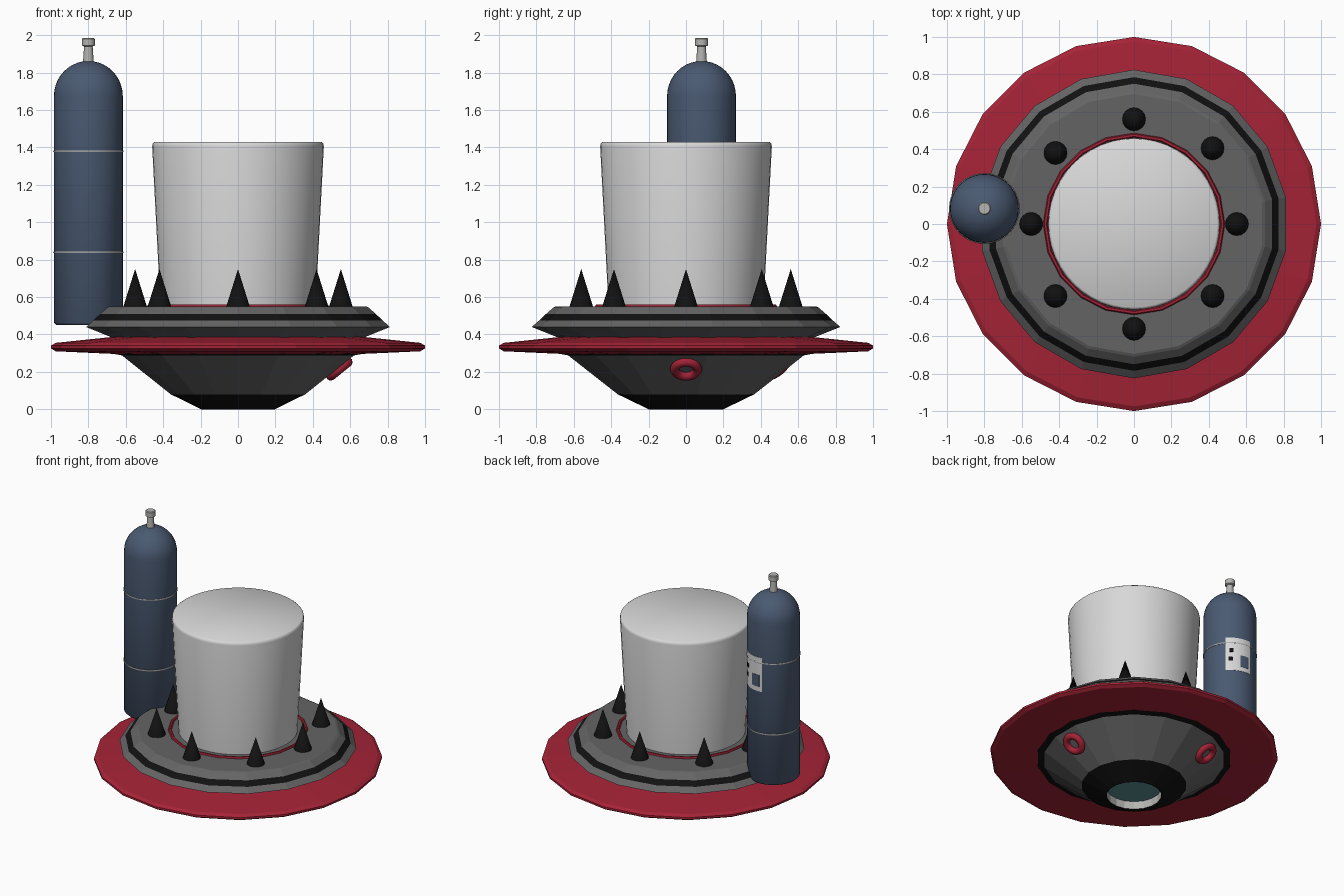
import bpy, bmesh, math
from mathutils import Vector

if "Cube" in bpy.data.objects:
    bpy.data.objects.remove(bpy.data.objects["Cube"])

def srgb(name, r, g, b):
    m = bpy.data.materials.new(name)
    lin = [((c / 255 + 0.055) / 1.055) ** 2.4 for c in (r, g, b)]
    m.diffuse_color = (*lin, 1)
    m.use_nodes = True
    m.node_tree.nodes["Principled BSDF"].inputs["Base Color"].default_value = m.diffuse_color
    return m

RED = srgb("red", 165, 35, 54)
GREY = srgb("dark grey", 100, 100, 100)
BLACK = srgb("black", 17, 17, 17)
WHITE = srgb("off white", 216, 216, 216)
METAL = srgb("light metal", 180, 180, 178)
BLUE = srgb("slate blue", 74, 90, 114)
TEAL = srgb("teal glass", 92, 142, 146)

def finish(name, bm, mats, loc=(0, 0, 0), smooth=None):
    bmesh.ops.remove_doubles(bm, verts=bm.verts, dist=1e-5)
    bmesh.ops.recalc_face_normals(bm, faces=bm.faces)
    me = bpy.data.meshes.new(name)
    bm.to_mesh(me)
    bm.free()
    for m in mats:
        me.materials.append(m)
    ob = bpy.data.objects.new(name, me)
    ob.location = loc
    bpy.context.collection.objects.link(ob)
    if smooth:
        bpy.ops.object.select_all(action='DESELECT')
        ob.select_set(True)
        bpy.context.view_layer.objects.active = ob
        bpy.ops.object.shade_smooth_by_angle(angle=math.radians(smooth))
    return ob

def lathe(name, profile, n, mats, loc=(0, 0, 0), smooth=None, bands=None, closed=False):
    """Spin (r, z) points round z; bands gives a material index per segment."""
    bm = bmesh.new()
    rings = []
    for r, z in profile:
        if r < 1e-6:
            rings.append([bm.verts.new((0, 0, z))] * n)
            continue
        # a vertex always sits on +y
        rings.append([bm.verts.new((r * math.sin(2 * math.pi * i / n),
                                    r * math.cos(2 * math.pi * i / n), z)) for i in range(n)])
    pairs = list(zip(rings, rings[1:]))
    if closed:
        pairs.append((rings[-1], rings[0]))
    for k, (a, b) in enumerate(pairs):
        for i in range(n):
            j = (i + 1) % n
            vs = list(dict.fromkeys([a[i], a[j], b[j], b[i]]))
            f = bm.faces.new(vs)
            f.material_index = bands[k] if bands else 0
    return finish(name, bm, mats, loc, smooth)

def torus(name, R, r, n, mat, loc, m=8, smooth=60):
    prof = [(R + r * math.cos(2 * math.pi * k / m), r * math.sin(2 * math.pi * k / m))
            for k in range(m)]
    return lathe(name, prof, n, [mat], loc, smooth, closed=True)

# lower hull: recessed glass, black nose, grey belly, black seam
lathe("lower_hull",
      [(0, .06), (.19, .06), (.19, 0), (.2, 0), (.365, .08), (.63, .288), (.68, .297), (.68, .36)],
      18, [TEAL, METAL, BLACK, GREY], bands=[0, 1, 2, 2, 3, 2, 2])

# wide red brim
lathe("brim", [(.64, .295), (.8, .302), (.975, .31), (1, .325), (1, .34), (.975, .355), (.64, .39)],
      20, [RED])

# upper deck with black stripe
lathe("upper_deck",
      [(.66, .375), (.70, .39), (.825, .44), (.785, .475), (.75, .508), (.71, .543), (.695, .55), (0, .55)],
      18, [GREY, BLACK], bands=[0, 0, 0, 1, 0, 0, 0])

# cabin seat ring and tapered cabin
torus("cabin_ring", .474, .012, 20, RED, (0, 0, .551), m=6)
lathe("cabin", [(0, .52), (.413, .52), (.459, 1.405), (.456, 1.422), (.445, 1.43), (0, 1.43)],
      48, [WHITE], smooth=50)

# spikes around the deck
for i, (x, y) in enumerate([(0, .56), (.42, .405), (.55, 0), (.42, -.385),
                            (0, -.56), (-.42, -.385), (-.55, 0), (-.42, .38)]):
    lathe(f"spike_{i + 1}", [(0, 0), (.064, 0), (0, .205)], 16, [BLACK], (x, y, .545), smooth=50)

# ring portholes on the belly
for i, deg in enumerate((0, 117)):
    a = math.radians(deg)
    c, s = math.cos(a), math.sin(a)
    ob = torus(f"porthole_ring_{i + 1}", .06, .025, 24, RED, (.542 * c, .542 * s, .215))
    ob.rotation_euler = Vector((.63 * c, .63 * s, -.78)).to_track_quat('Z', 'Y').to_euler()

# gas tank
TX, TY, TR = -.8, .083, .184
dome = [(TR * math.cos(t * math.pi / 20), 1.675 + .187 * math.sin(t * math.pi / 20)) for t in range(10)]
lathe("tank", [(0, .45), (.172, .45), (TR, .462)] + dome + [(0, 1.862)], 40, [BLUE], (TX, TY, 0), smooth=50)
for i, z in enumerate((.84, 1.38)):
    torus(f"tank_band_{i + 1}", TR, .005, 40, METAL, (TX, TY, z), m=6)
lathe("tank_valve", [(0, 1.85), (.029, 1.85), (.023, 1.94), (.035, 1.945), (.035, 1.98), (.03, 1.985), (0, 1.985)],
      16, [METAL], (TX, TY, 0), smooth=40)

def curved_plate(name, a0, a1, z0, z1, r, mat, n=10):
    """Thin sheet wrapped on the tank between two azimuths."""
    bm = bmesh.new()
    cols = []
    for i in range(n + 1):
        a = math.radians(a0 + (a1 - a0) * i / n)
        cols.append([bm.verts.new((rr * math.cos(a), rr * math.sin(a), z))
                     for rr, z in ((r, z0), (r, z1), (TR - .004, z1), (TR - .004, z0))])
    for p, q in zip(cols, cols[1:]):
        for k in range(4):
            bm.faces.new((p[k], q[k], q[(k + 1) % 4], p[(k + 1) % 4]))
    bm.faces.new(cols[0])
    bm.faces.new(cols[-1])
    return finish(name, bm, [mat], (TX, TY, 0), 40)

# blank tank label with coloured patches
curved_plate("tank_label", 41, 99, 1.16, 1.42, TR + .002, WHITE)
curved_plate("label_patch", 73, 93, 1.195, 1.285, TR + .004, BLUE)
curved_plate("label_mark_upper", 49, 58, 1.305, 1.335, TR + .004, BLACK, 3)
curved_plate("label_mark_lower", 47, 57, 1.235, 1.265, TR + .004, BLACK, 3)
